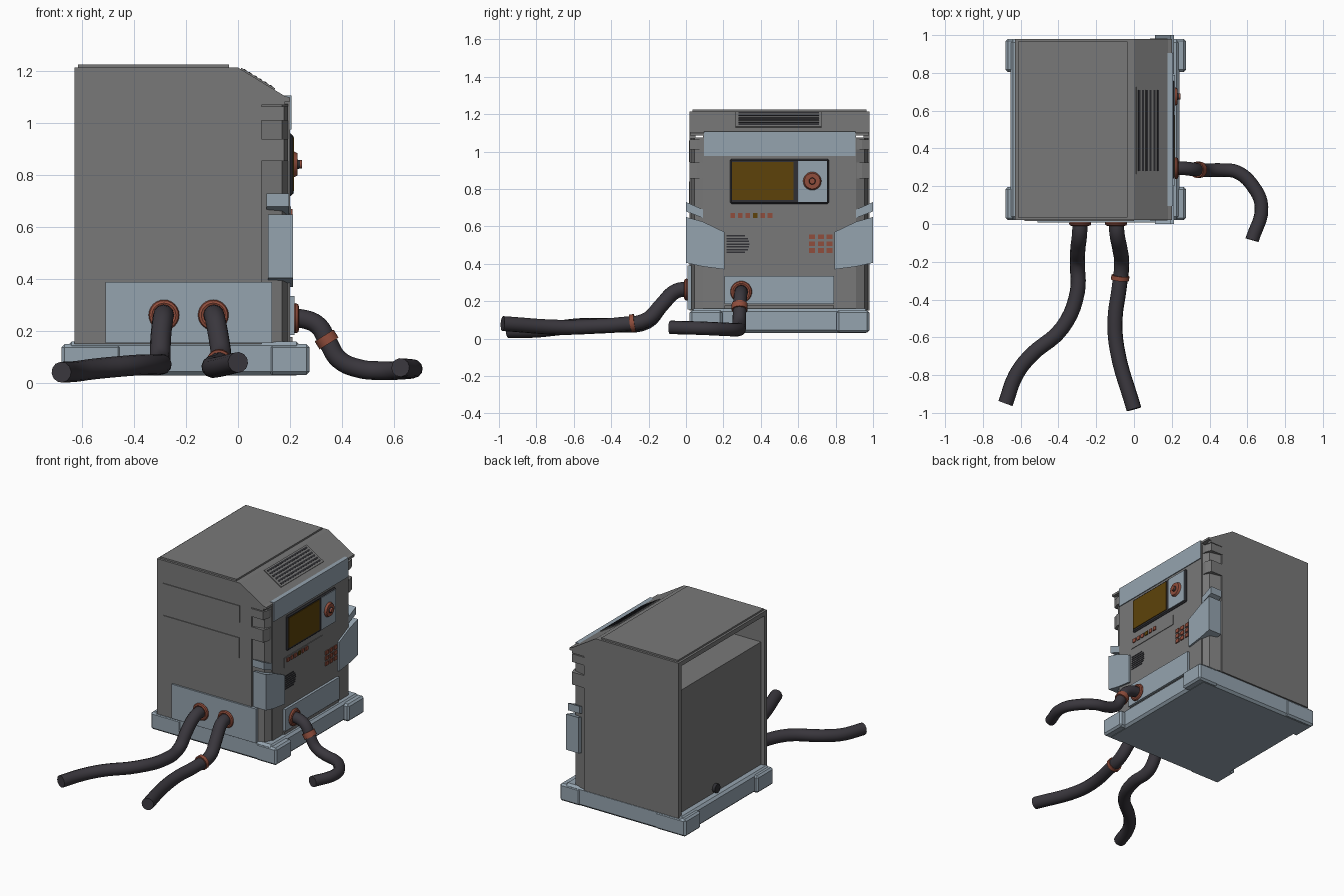
import bpy, math
from mathutils import Vector

if "Cube" in bpy.data.objects:
    bpy.data.objects.remove(bpy.data.objects["Cube"])


def material(name, r, g, b):
    m = bpy.data.materials.new(name)
    m.diffuse_color = (r, g, b, 1)
    m.use_nodes = True
    m.node_tree.nodes["Principled BSDF"].inputs["Base Color"].default_value = m.diffuse_color
    return m


GREY = material("grey casing", 0.19, 0.19, 0.19)
BLUE = material("blue grey metal", 0.30, 0.37, 0.43)
HOSE = material("dark rubber", 0.042, 0.038, 0.047)
COPPER = material("copper red", 0.28, 0.075, 0.045)
AMBER = material("amber glass", 0.11, 0.055, 0.003)
BLACK = material("dark trim", 0.03, 0.03, 0.035)


def prism(name, pts, axis, a, b, mat, bevel=0):
    """Extrude a 2D outline along an axis from a to b."""
    place = {'x': lambda p, d: (d, p[0], p[1]),
             'y': lambda p, d: (p[0], d, p[1]),
             'z': lambda p, d: (p[0], p[1], d)}[axis]
    n = len(pts)
    verts = [place(p, a) for p in pts] + [place(p, b) for p in pts]
    faces = [list(range(n)), list(range(n, 2 * n))[::-1]]
    faces += [[(i + 1) % n, i, n + i, n + (i + 1) % n] for i in range(n)]
    me = bpy.data.meshes.new(name)
    me.from_pydata(verts, [], faces)
    ob = bpy.data.objects.new(name, me)
    bpy.context.collection.objects.link(ob)
    me.materials.append(mat)
    bpy.context.view_layer.objects.active = ob
    bpy.ops.object.mode_set(mode='EDIT')
    bpy.ops.mesh.select_all(action='SELECT')
    bpy.ops.mesh.normals_make_consistent(inside=False)
    bpy.ops.object.mode_set(mode='OBJECT')
    if bevel:
        mod = ob.modifiers.new("bevel", 'BEVEL')
        mod.width, mod.segments = bevel, 1
    return ob


def box(name, x0, x1, y0, y1, z0, z1, mat, bevel=0):
    return prism(name, [(x0, y0), (x1, y0), (x1, y1), (x0, y1)], 'z', z0, z1, mat, bevel)


def both(name, pts, axis, a, b, mat):
    """Prism and its copy mirrored about the cabinet's middle, y = 0.5."""
    prism(name + "_near", pts, axis, a, b, mat)
    if axis == 'y':
        prism(name + "_far", pts, axis, 1 - a, 1 - b, mat)
    elif axis == 'x':
        prism(name + "_far", [(1 - y, z) for y, z in pts], axis, a, b, mat)
    else:
        prism(name + "_far", [(x, 1 - y) for x, y in pts], axis, a, b, mat)


def smooth(ob):
    bpy.ops.object.select_all(action='DESELECT')
    ob.select_set(True)
    bpy.context.view_layer.objects.active = ob
    bpy.ops.object.shade_smooth_by_angle(angle=math.radians(40))


def disc(name, loc, axis, r, depth, mat, r2=None):
    bpy.ops.mesh.primitive_cone_add(vertices=20, radius1=r, radius2=r if r2 is None else r2,
                                    depth=depth, location=loc)
    ob = bpy.context.object
    ob.name = name
    ob.rotation_euler = Vector(axis).to_track_quat('Z', 'Y').to_euler()
    ob.data.materials.append(mat)
    smooth(ob)


def ring(name, loc, axis, major, minor, mat):
    bpy.ops.mesh.primitive_torus_add(major_segments=24, minor_segments=8, location=loc,
                                     major_radius=major, minor_radius=minor)
    ob = bpy.context.object
    ob.name = name
    ob.rotation_euler = Vector(axis).to_track_quat('Z', 'Y').to_euler()
    ob.data.materials.append(mat)
    smooth(ob)


def hose(name, pts, r=0.04):
    cu = bpy.data.curves.new(name, 'CURVE')
    cu.dimensions = '3D'
    cu.bevel_depth, cu.bevel_resolution, cu.resolution_u = r, 4, 5
    cu.use_fill_caps = True
    sp = cu.splines.new('BEZIER')
    sp.bezier_points.add(len(pts) - 1)
    for bp, p in zip(sp.bezier_points, pts):
        bp.co = p
        bp.handle_left_type = bp.handle_right_type = 'AUTO'
    ob = bpy.data.objects.new(name, cu)
    bpy.context.collection.objects.link(ob)
    cu.materials.append(HOSE)
    bpy.ops.object.select_all(action='DESELECT')
    ob.select_set(True)
    bpy.context.view_layer.objects.active = ob
    bpy.ops.object.convert(target='MESH')
    smooth(bpy.context.object)


# Base plinth with four corner blocks
box("base_plinth", -0.655, 0.24, 0.025, 0.975, 0.03, 0.16, BLUE, 0.015)
for i, (x0, x1) in enumerate([(-0.68, -0.45), (0.12, 0.275)]):
    for j, (y0, y1) in enumerate([(0.02, 0.195), (0.805, 0.98)]):
        box(f"base_corner_{i}{j}", x0, x1, y0, y1, 0.032, 0.15, BLUE, 0.012)

# Cabinet shell: side walls, roof, front and corner posts; back is recessed
both("side_wall", [(-0.63, 0.15), (-0.63, 1.215), (0, 1.215), (0.18, 1.105),
                   (0.18, 1.07), (0.09, 1.07), (0.09, 0.15)], 'y', 0.02, 0.05, GREY)
prism("roof", [(-0.63, 1.215), (0, 1.215), (0.18, 1.105), (0.2, 1.1), (0.2, 1.085),
               (0.17, 1.085), (0, 1.185), (-0.63, 1.185)], 'y', 0.021, 0.979, GREY)
box("roof_lid", -0.615, -0.035, 0.035, 0.965, 1.21, 1.226, GREY)
box("front_wall", 0.09, 0.2, 0.09, 0.91, 0.155, 1.1, GREY)
both("corner_post", [(0.085, 0.025), (0.17, 0.045), (0.195, 0.095), (0.085, 0.095)],
     'z', 0.155, 1.075, GREY)
for k, (z0, z1) in enumerate([(1.01, 1.065), (0.855, 0.94)]):
    both(f"corner_tab_{k}", [(0.085, 0.018), (0.178, 0.018), (0.192, 0.06), (0.192, 0.09),
                             (0.085, 0.09)], 'z', z0, z1, GREY)
box("inner_cabinet", -0.605, 0.1, 0.05, 0.95, 0.155, 1.0, GREY)
disc("back_outlet", (-0.61, 0.55, 0.19), (-1, 0, 0), 0.03, 0.03, BLACK)

# Blue corner clamps
both("clamp", [(0.0, 0.65), (0.09, 0.625), (0.205, 0.57), (0.205, 0.37), (0.09, 0.385),
               (0.0, 0.405)], 'x', 0.115, 0.212, BLUE)
both("small_clamp", [(0.0, 0.73), (0.09, 0.69), (0.09, 0.645), (0.0, 0.68)],
     'x', 0.11, 0.196, BLUE)

# Sloped roof vent
run = Vector((0.18, -0.11))
length = run.length
run.normalize()
up = Vector((0.11, 0.18)).normalized()


def slope(t0, t1, n0, n1):
    o = Vector((0, 1.215))
    return [tuple(o + run * t + up * n) for t, n in ((t0, n0), (t1, n0), (t1, n1), (t0, n1))]


prism("vent_frame", slope(0.012, 0.165, -0.01, 0.006), 'y', 0.265, 0.725, GREY)
for i in range(6):
    t = 0.022 + i * 0.0235
    prism(f"vent_slot_{i}", slope(t, t + 0.012, 0, 0.008), 'y', 0.28, 0.71, BLACK)

# Side panels and hose plate on the near side
box("side_panel_upper", -0.58, 0.0, 0.015, 0.03, 0.945, 1.06, GREY)
box("side_panel_lower", -0.578, -0.004, 0.015, 0.03, 0.70, 0.84, GREY)
box("side_hose_plate", -0.51, 0.13, 0.008, 0.03, 0.155, 0.39, BLUE)

# Front fascia
box("front_band", 0.175, 0.206, 0.095, 0.905, 0.976, 1.107, BLUE)
box("front_hose_plate", 0.19, 0.218, 0.205, 0.79, 0.185, 0.335, BLUE)
box("front_foot_strip", 0.19, 0.21, 0.205, 0.79, 0.155, 0.178, GREY)
box("display_frame", 0.19, 0.211, 0.235, 0.765, 0.72, 0.96, BLACK, 0.008)
box("display_screen", 0.2, 0.215, 0.246, 0.576, 0.74, 0.945, AMBER)
box("knob_plate", 0.2, 0.216, 0.598, 0.755, 0.73, 0.95, BLUE)
disc("knob_dial", (0.222, 0.675, 0.842), (1, 0, 0), 0.05, 0.016, COPPER, 0.042)
disc("knob_stem", (0.228, 0.675, 0.842), (1, 0, 0), 0.022, 0.02, BLACK, 0.016)
disc("knob_tip", (0.238, 0.675, 0.842), (1, 0, 0), 0.016, 0.018, COPPER)

# Button strip, keypad and speaker slots
box("button_strip", 0.19, 0.204, 0.215, 0.63, 0.61, 0.68, GREY)
for i in range(6):
    y = 0.25 + i * 0.04
    box(f"button_{i}", 0.2, 0.21, y - 0.013, y + 0.013, 0.645, 0.671, AMBER if i == 3 else COPPER)
for i in range(3):
    for j in range(3):
        y, z = 0.674 + i * 0.047, 0.47 + j * 0.037
        box(f"key_{i}{j}", 0.195, 0.207, y - 0.016, y + 0.016, z - 0.013, z + 0.013, COPPER)
for i in range(7):
    dz = (i - 3) * 0.0145
    y1 = 0.288 + math.sqrt(0.052 ** 2 - dz ** 2)
    box(f"speaker_slot_{i}", 0.195, 0.203, 0.216, y1, 0.505 + dz - 0.004, 0.505 + dz + 0.004, BLACK)

# Hoses
hose("side_hose_left", [(-0.285, 0.03, 0.262), (-0.288, -0.05, 0.255), (-0.297, -0.13, 0.18),
                        (-0.30, -0.21, 0.09), (-0.30, -0.36, 0.072), (-0.38, -0.55, 0.07),
                        (-0.55, -0.70, 0.055), (-0.625, -0.80, 0.045), (-0.68, -0.95, 0.042)])
hose("side_hose_right", [(-0.095, 0.03, 0.262), (-0.09, -0.05, 0.255), (-0.075, -0.13, 0.18),
                         (-0.065, -0.21, 0.10), (-0.08, -0.35, 0.075), (-0.10, -0.5, 0.065),
                         (-0.09, -0.66, 0.06), (0.0, -0.98, 0.08)])
hose("front_hose", [(0.19, 0.295, 0.25), (0.26, 0.295, 0.245), (0.31, 0.29, 0.22),
                    (0.345, 0.287, 0.16), (0.39, 0.285, 0.09), (0.47, 0.285, 0.055),
                    (0.545, 0.275, 0.048), (0.63, 0.2, 0.05), (0.675, 0.09, 0.055),
                    (0.625, -0.085, 0.06)], 0.036)

# Hose sockets and clips
for k, x in enumerate((-0.285, -0.095)):
    ring(f"side_socket_{k}", (x, 0.003, 0.262), (0, 1, 0), 0.046, 0.013, COPPER)
ring("front_socket", (0.222, 0.295, 0.25), (1, 0, 0), 0.045, 0.013, COPPER)
disc("side_hose_clip", (-0.073, -0.285, 0.082), (0.1, 1, 0.15), 0.048, 0.024, COPPER)
disc("front_hose_clip", (0.341, 0.287, 0.168), (0.5, 0, -0.8), 0.043, 0.036, COPPER)
